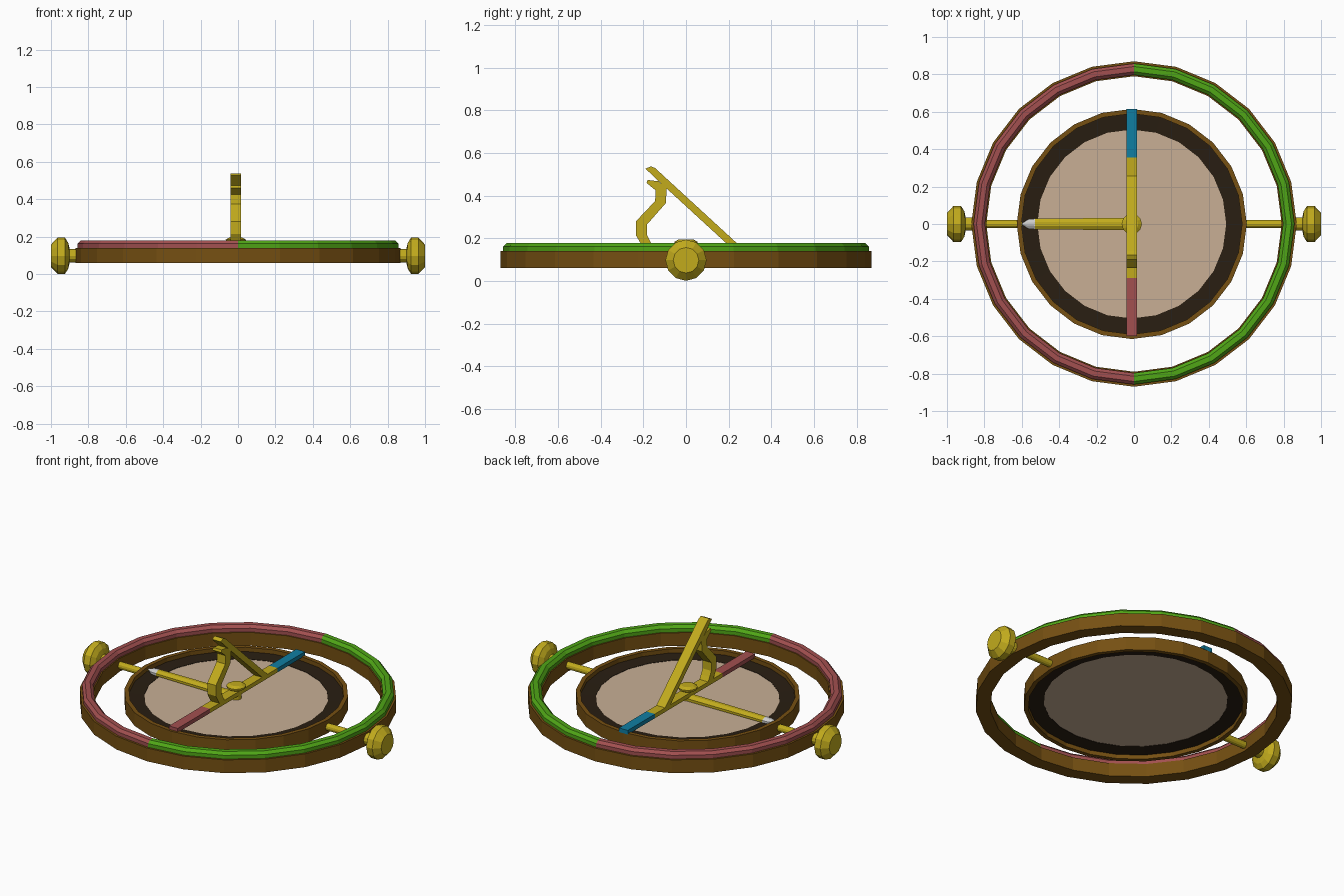
import bpy, bmesh
from math import cos, sin, pi, tau
from mathutils import Matrix, Vector

if "Cube" in bpy.data.objects:
    bpy.data.objects.remove(bpy.data.objects["Cube"])

CX = -0.012  # the dial assembly sits slightly left of centre


def material(name, rgb):
    m = bpy.data.materials.new(name)
    m.diffuse_color = (*rgb, 1)
    m.use_nodes = True
    m.node_tree.nodes["Principled BSDF"].inputs["Base Color"].default_value = m.diffuse_color
    return m


BROWN = material("brown", (0.18, 0.08, 0.006))
DARK = material("dark_wood", (0.022, 0.013, 0.006))
TAN = material("tan", (0.58, 0.43, 0.30))
BRASS = material("brass", (0.54, 0.41, 0.012))
GREEN = material("green", (0.08, 0.38, 0.008))
RED = material("red", (0.36, 0.08, 0.08))
BLUE = material("blue", (0.005, 0.21, 0.36))
SILVER = material("silver", (0.55, 0.55, 0.58))


def loft(name, rings, mat, loop=False, matrix=Matrix()):
    """Skin closed sections; loop joins the last section to the first, otherwise ends are capped."""
    bm = bmesh.new()
    rows = [[bm.verts.new(matrix @ Vector(p)) for p in ring] for ring in rings]
    n = len(rows[0])
    pairs = list(zip(rows, rows[1:])) + ([(rows[-1], rows[0])] if loop else [])
    for a, b in pairs:
        for i in range(n):
            j = (i + 1) % n
            bm.faces.new((a[i], a[j], b[j], b[i]))
    if not loop:
        bm.faces.new(rows[0])
        bm.faces.new(rows[-1])
    bmesh.ops.recalc_face_normals(bm, faces=bm.faces)
    me = bpy.data.meshes.new(name)
    bm.to_mesh(me)
    bm.free()
    me.materials.append(mat)
    ob = bpy.data.objects.new(name, me)
    bpy.context.collection.objects.link(ob)
    return ob


def ring(name, section, mat, start=0.0, sweep=tau, segs=24, x=0.0):
    """Sweep an (r, z) section around the vertical axis."""
    full = sweep > tau - 0.01
    angles = [start + sweep * i / segs for i in range(segs if full else segs + 1)]
    rings = [[(x + r * cos(a), r * sin(a), z) for r, z in section] for a in angles]
    return loft(name, rings, mat, loop=full)


def lathe(name, profile, mat, segs=12, matrix=Matrix()):
    """Solid of revolution from (r, z) points, capped at both ends."""
    rings = [[(r * cos(tau * i / segs), r * sin(tau * i / segs), z) for i in range(segs)]
             for r, z in profile]
    return loft(name, rings, mat, matrix=matrix)


def strip(name, outline, mat, half=0.029):
    """Extrude a (y, z) outline across x."""
    return loft(name, [[(CX + s * half, y, z) for y, z in outline] for s in (-1, 1)], mat)


def box_outline(y0, y1, z0, z1):
    return [(y0, z0), (y1, z0), (y1, z1), (y0, z1)]


# Outer ring with a two-coloured rail on top
ring("outer_ring", [(0.79, 0.06), (0.87, 0.06), (0.87, 0.14), (0.79, 0.14)], BROWN)
rail = [(0.797, 0.135), (0.858, 0.135), (0.858, 0.162), (0.842, 0.178), (0.814, 0.178), (0.797, 0.162)]
ring("rail_right", rail, GREEN, -pi / 2, pi, 12)
ring("rail_left", rail, RED, pi / 2, pi, 12)

# Inner ring, dark border and dial plate
ring("inner_ring", [(0.59, 0.06), (0.615, 0.06), (0.615, 0.14), (0.59, 0.14)], BROWN, x=CX)
ring("dial_border", [(0.505, 0.09), (0.6, 0.085), (0.6, 0.115), (0.505, 0.11)], DARK, x=CX)
lathe("dial_plate", [(0.51, 0.092), (0.51, 0.108)], TAN, 24, Matrix.Translation((CX, 0, 0)))

# Pivot rods and knobs, mirrored left and right
for side, s in (("left", -1), ("right", 1)):
    m = Matrix.Translation((0, 0, 0.0975)) @ Matrix.Rotation(s * pi / 2, 4, 'Y')
    lathe(side + "_pivot_rod", [(0.021, 0.6), (0.021, 0.88)], BRASS, 12, m)
    lathe(side + "_knob", [(0.036, 0.85), (0.036, 0.9), (0.068, 0.907), (0.0965, 0.925),
                           (0.0965, 0.965), (0.06, 1.0)], BRASS, 12, m)

# Centre hub
lathe("hub", [(0.03, 0.1), (0.03, 0.16), (0.052, 0.172), (0.054, 0.184), (0.035, 0.195)],
      BRASS, 12, Matrix.Translation((CX, 0, 0)))

# Sighting bar in three colours
strip("bar_middle", box_outline(-0.29, 0.355, 0.135, 0.16), BRASS)
strip("bar_back", box_outline(0.355, 0.615, 0.135, 0.16), BLUE)
strip("bar_front", box_outline(-0.6, -0.29, 0.135, 0.16), RED)

# Leaning blade and its curved bracket
strip("leaning_blade", [(-0.19, 0.527), (-0.165, 0.538), (-0.145, 0.53), (0.26, 0.158),
                        (0.21, 0.158), (-0.13, 0.47)], BRASS)
strip("bracket", [(-0.15, 0.155), (-0.168, 0.185), (-0.183, 0.215), (-0.183, 0.265), (-0.095, 0.365),
                  (-0.09, 0.435), (-0.13, 0.468), (-0.18, 0.474), (-0.185, 0.46), (-0.142, 0.425),
                  (-0.145, 0.375), (-0.235, 0.28), (-0.235, 0.215), (-0.2, 0.155)], BRASS)

# Pointer needle with a silver tip
section = [(-0.03, -0.012), (-0.03, 0.002), (-0.01, 0.014), (0.01, 0.014), (0.03, 0.002), (0.03, -0.012)]


def needle(name, stations, mat):
    loft(name, [[(x, y * k, 0.125 + z * k) for y, z in section] for x, k in stations], mat)


needle("needle", [(CX, 1.1), (-0.53, 0.95)], BRASS)
needle("needle_tip", [(-0.53, 0.95), (-0.565, 0.85), (-0.6, 0.1)], SILVER)
